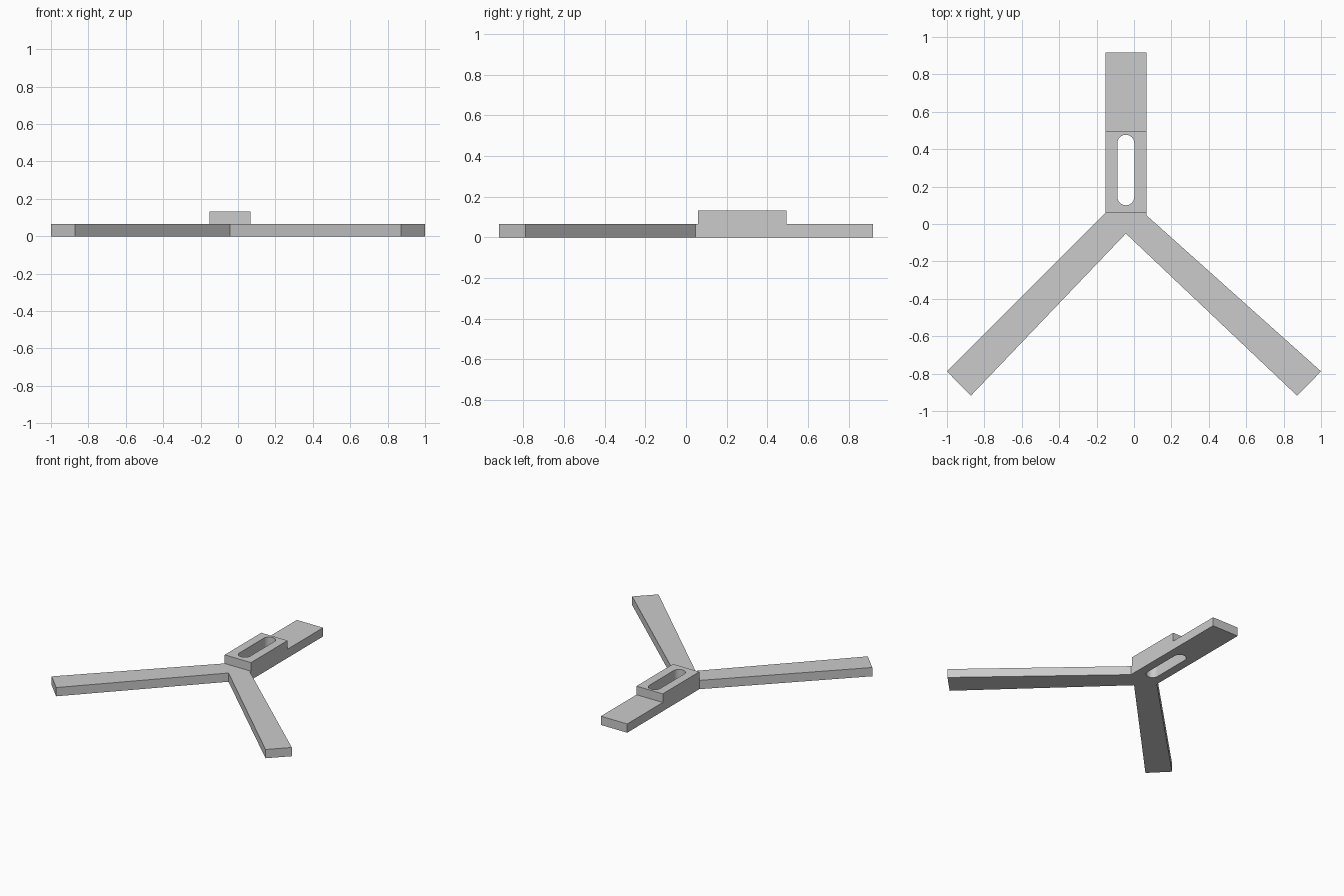
import bpy, bmesh, math

cube = bpy.data.objects.get("Cube")
if cube:
    bpy.data.objects.remove(cube, do_unlink=True)

gray = bpy.data.materials.new("light gray")
gray.use_nodes = True
colour = (0.6, 0.6, 0.6, 1)
gray.diffuse_color = colour
gray.node_tree.nodes["Principled BSDF"].inputs["Base Color"].default_value = colour


def prism(name, outline, z0, z1):
    """Extrude a counter-clockwise outline from z0 to z1."""
    bm = bmesh.new()
    base = bm.faces.new([bm.verts.new((x, y, z0)) for x, y in outline])
    top = bmesh.ops.extrude_face_region(bm, geom=[base], use_keep_orig=True)["geom"]
    for v in top:
        if isinstance(v, bmesh.types.BMVert):
            v.co.z = z1
    bmesh.ops.recalc_face_normals(bm, faces=bm.faces)
    mesh = bpy.data.meshes.new(name)
    bm.to_mesh(mesh)
    bm.free()
    mesh.materials.append(gray)
    obj = bpy.data.objects.new(name, mesh)
    bpy.context.collection.objects.link(obj)
    return obj


def combine(target, helper, operation):
    """Apply a boolean and discard the helper."""
    helper.hide_render = True
    bpy.context.view_layer.objects.active = target
    mod = target.modifiers.new(operation, "BOOLEAN")
    mod.operation = operation
    mod.solver = "EXACT"
    mod.object = helper
    bpy.ops.object.modifier_apply(modifier=mod.name)
    bpy.data.objects.remove(helper, do_unlink=True)


left, right = -0.153, 0.066       # sides of the straight arm
mid = (left + right) / 2
low, high = 0.066, 0.131          # plate and raised block heights
front, back = 0.06, 0.495         # ends of the raised block

# Flat plate: one straight arm and two splayed legs
plate = prism("three_arm_bracket", [
    (mid, -0.051), (0.872, -0.918), (1, -0.788), (right, 0.047),
    (right, 0.918), (left, 0.918), (left, front), (-1, -0.788), (-0.872, -0.918),
], 0, low)

# Raised block on the straight arm
block = prism("raised_block", [(left, front), (right, front), (right, back), (left, back)],
              low / 2, high)
combine(plate, block, "UNION")

# Round-ended slot through block and arm
radius, steps = 0.045, 16
slot = []
for centre_y, start in ((0.432, 0), (0.145, math.pi)):
    for i in range(steps + 1):
        a = start + math.pi * i / steps
        slot.append((mid + radius * math.cos(a), centre_y + radius * math.sin(a)))
combine(plate, prism("slot_cutter", slot, -0.1, high + 0.1), "DIFFERENCE")

# Smooth slot ends, sharp edges elsewhere
bpy.ops.object.select_all(action="DESELECT")
plate.select_set(True)
bpy.context.view_layer.objects.active = plate
bpy.ops.object.shade_smooth_by_angle(angle=math.radians(30))
